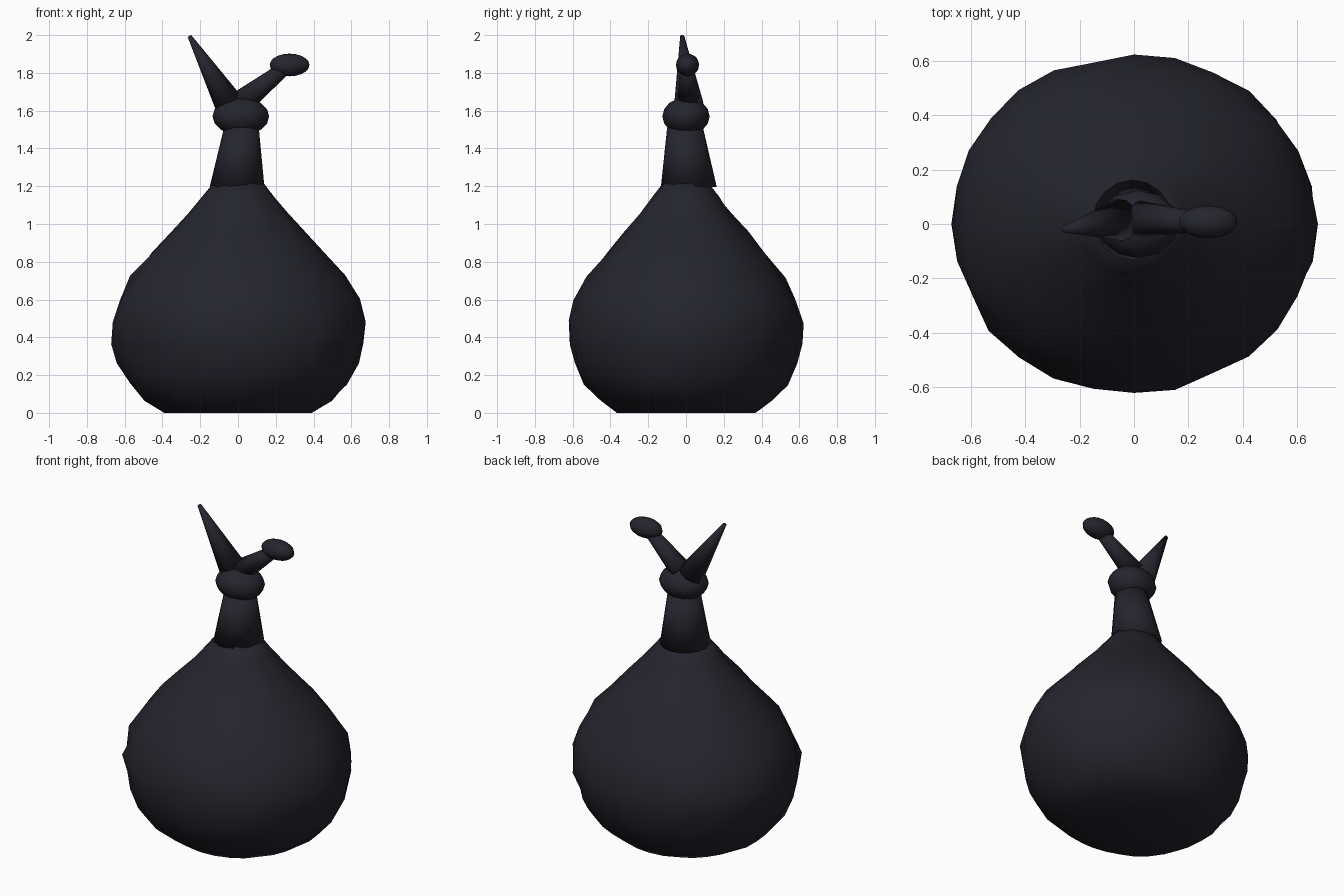
import bpy, bmesh, math, random
from mathutils import Matrix, Vector

random.seed(4)
cube = bpy.data.objects.get("Cube")
if cube:
    bpy.data.objects.remove(cube, do_unlink=True)

INK = (0.018, 0.018, 0.027, 1)
cloth = bpy.data.materials.new("dark_cloth")
cloth.use_nodes = True
cloth.diffuse_color = INK
shader = cloth.node_tree.nodes["Principled BSDF"]
shader.inputs["Base Color"].default_value = INK
shader.inputs["Roughness"].default_value = 0.8


def finish(bm, name):
    bmesh.ops.recalc_face_normals(bm, faces=bm.faces)
    for f in bm.faces:
        f.smooth = True
    mesh = bpy.data.meshes.new(name)
    bm.to_mesh(mesh)
    bm.free()
    mesh.materials.append(cloth)
    obj = bpy.data.objects.new(name, mesh)
    bpy.context.collection.objects.link(obj)
    return obj


def loft(name, rings, sides, noise=0.0):
    """Skin a closed tube through rings of (centre, radius x, radius y, tilt)."""
    bm = bmesh.new()
    loops = []
    for i, (centre, rx, ry, tilt) in enumerate(rings):
        loop = []
        for s in range(sides):
            a = math.tau * s / sides
            k = 1 + random.uniform(-noise, noise)
            p = tilt @ Vector((rx * k * math.cos(a), ry * k * math.sin(a), 0))
            if noise and 0 < i:
                p.z += random.uniform(-noise, noise) * 0.5
            loop.append(bm.verts.new(Vector(centre) + p))
        loops.append(loop)
    for low, high in zip(loops, loops[1:]):
        for s in range(sides):
            t = (s + 1) % sides
            bm.faces.new((low[s], low[t], high[t], high[s]))
    bm.faces.new(loops[0])
    bm.faces.new(loops[-1])
    return finish(bm, name)


def ellipsoid(name, centre, radii, segments, rings):
    bm = bmesh.new()
    bmesh.ops.create_uvsphere(bm, u_segments=segments, v_segments=rings, radius=1)
    bm.transform(Matrix.Translation(centre) @ Matrix.Diagonal((*radii, 1)))
    return finish(bm, name)


def spike(name, base, tip, base_radius, tip_radius, sides=12):
    base, tip = Vector(base), Vector(tip)
    tilt = (tip - base).to_track_quat('Z', 'Y')
    return loft(name, [(base, base_radius, base_radius, tilt),
                       (tip, tip_radius, tip_radius, tilt)], sides)


# Lumpy sack body, slightly wider than deep
flat = Matrix.Identity(3)
profile = [(0, .385), (.07, .485), (.15, .565), (.26, .615), (.37, .645),
           (.48, .655), (.6, .62), (.72, .55), (.84, .45), (.95, .355),
           (1.05, .26), (1.14, .19), (1.22, .125)]
loft("sack_body", [((0, 0, z), r * 1.025, r * .945, flat) for z, r in profile],
     28, noise=0.02)

# Gathered neck flaring onto the sack
loft("sack_neck", [((-.005, .015, 1.195), .145, .148, flat),
                   ((.018, -.005, 1.51), .092, .095, flat)], 16)

# Knot around the neck
ellipsoid("knot", (.015, 0, 1.57), (.15, .125, .1), 12, 8)

# Pointed tie end on the right, rounded tie end on the left
spike("pointed_tie_end", (-.05, .015, 1.64), (-.257, -.02, 1.995), .078, .011)
spike("rounded_tie_stem", (.02, .02, 1.645), (.26, .005, 1.835), .066, .034)
ellipsoid("rounded_tie_tip", (.273, .008, 1.842), (.108, .061, .06), 14, 10)
